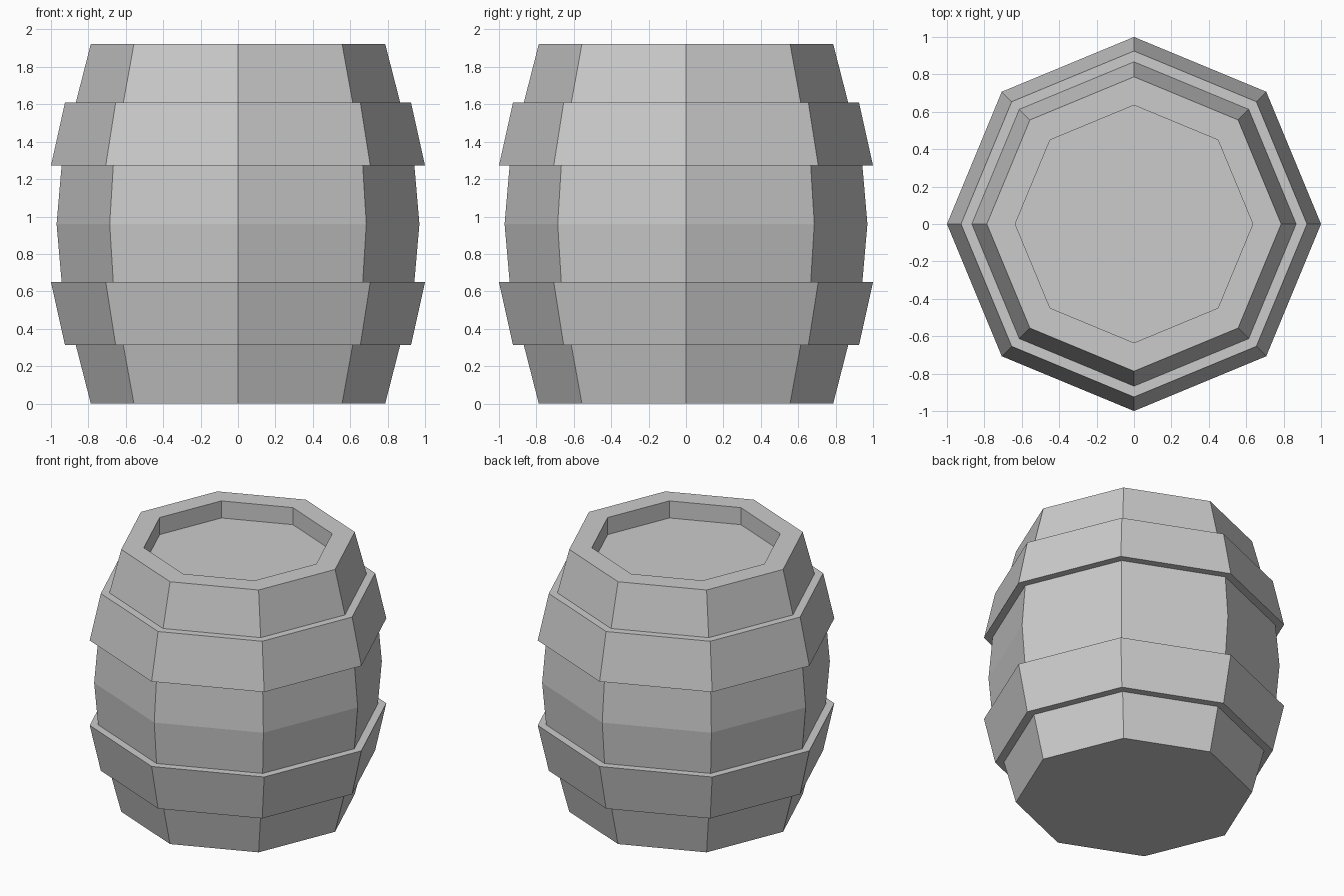
import bpy, bmesh
from math import cos, sin, pi

if "Cube" in bpy.data.objects:
    bpy.data.objects.remove(bpy.data.objects["Cube"])

SIDES = 8


def lathe(name, profile, cap_start=False, cap_end=False):
    """Spin (radius, z) points into a faceted shell; outside is right of travel upward."""
    bm = bmesh.new()
    rings = [[bm.verts.new((r * cos(2 * pi * i / SIDES), r * sin(2 * pi * i / SIDES), z))
              for i in range(SIDES)] for r, z in profile]
    for lower, upper in zip(rings, rings[1:]):
        for i in range(SIDES):
            j = (i + 1) % SIDES
            bm.faces.new((lower[i], lower[j], upper[j], upper[i]))
    if cap_start:
        bm.faces.new(rings[0][::-1])
    if cap_end:
        bm.faces.new(rings[-1])
    mesh = bpy.data.meshes.new(name)
    bm.to_mesh(mesh)
    bm.free()
    obj = bpy.data.objects.new(name, mesh)
    bpy.context.collection.objects.link(obj)
    return obj


# Bulging staves, flat rim and recessed lid
lathe("barrel_body", [(0.787, 0), (0.867, 0.312), (0.943, 0.65), (0.97, 0.96),
                      (0.943, 1.273), (0.867, 1.61), (0.787, 1.922),
                      (0.635, 1.922), (0.635, 1.797)], cap_start=True, cap_end=True)

# Two raised hoops, the upper one a mirror of the lower, seated on the staves
hoop = [(0.867, 0.312), (0.925, 0.312), (1.0, 0.65), (0.943, 0.65)]
lathe("lower_hoop", hoop)
lathe("upper_hoop", [(r, 1.922 - z) for r, z in reversed(hoop)])
